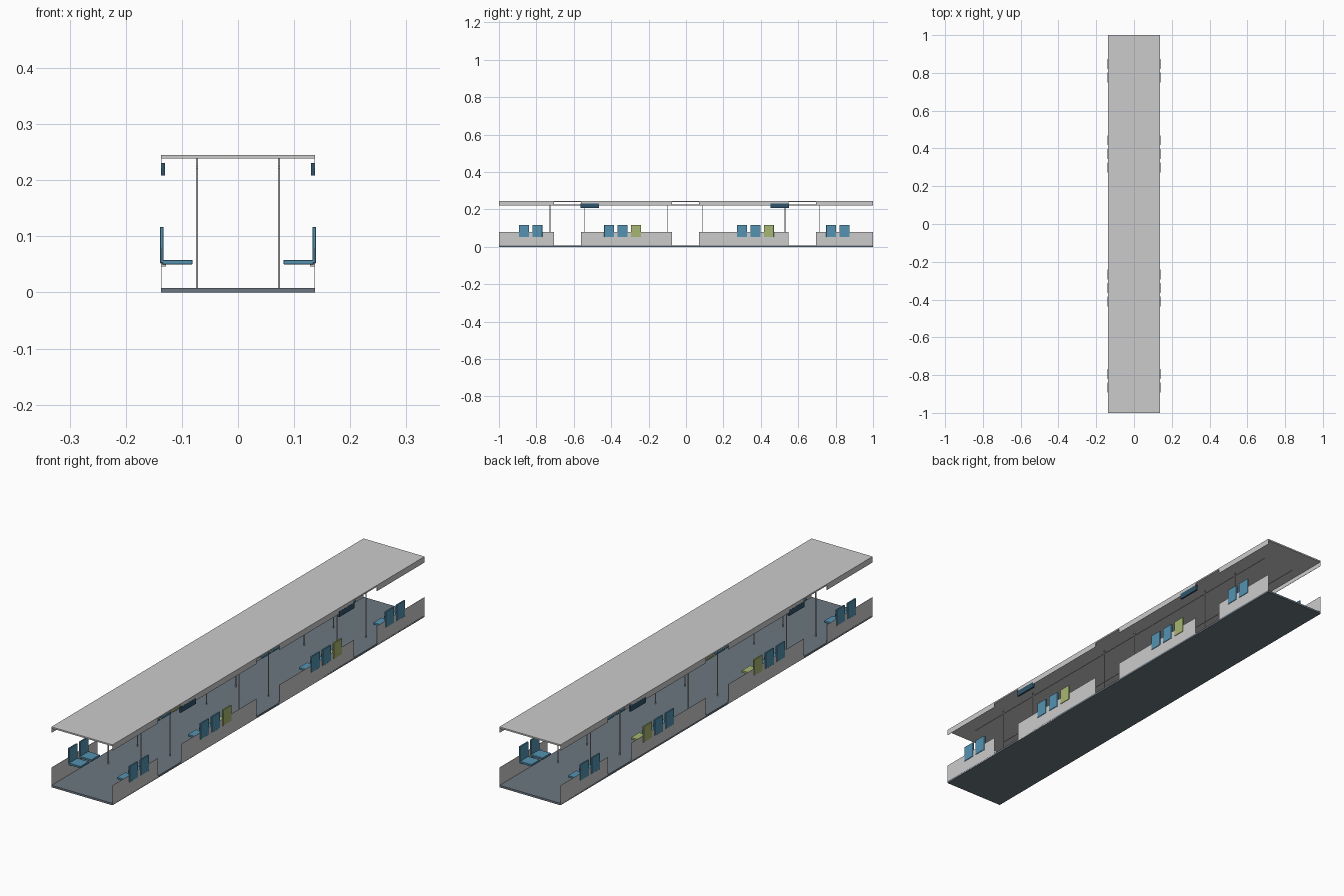
import bpy, bmesh
from mathutils import Vector

if "Cube" in bpy.data.objects:
    bpy.data.objects.remove(bpy.data.objects["Cube"])


def material(name, rgb):
    m = bpy.data.materials.new(name)
    m.diffuse_color = (*rgb, 1)
    m.use_nodes = True
    m.node_tree.nodes["Principled BSDF"].inputs["Base Color"].default_value = m.diffuse_color
    return m


BLUE = material("seat_blue", (0.09, 0.29, 0.44))
GREEN = material("priority_green", (0.38, 0.47, 0.17))
FLOOR = material("floor_slate", (0.15, 0.185, 0.22))
NAVY = material("screen_navy", (0.03, 0.09, 0.15))


def box(name, xs, ys, zs, mat=None, bevel=0):
    """Box given by its (low, high) range on each axis."""
    lo, hi = [Vector(v) for v in zip(xs, ys, zs)]
    bm = bmesh.new()
    bmesh.ops.create_cube(bm, size=1)
    for v in bm.verts:
        v.co = (lo + hi) / 2 + v.co * (hi - lo)
    me = bpy.data.meshes.new(name)
    bm.to_mesh(me)
    bm.free()
    ob = bpy.data.objects.new(name, me)
    bpy.context.collection.objects.link(ob)
    if mat:
        me.materials.append(mat)
    if bevel:
        b = ob.modifiers.new("bevel", 'BEVEL')
        b.width, b.segments = bevel, 1
    return ob


def tube(name, a, b, r=0.002):
    """Round bar from point a to point b."""
    a, b = Vector(a), Vector(b)
    bpy.ops.mesh.primitive_cylinder_add(vertices=12, radius=r, depth=(b - a).length,
                                        location=(a + b) / 2)
    ob = bpy.context.object
    ob.rotation_euler = (b - a).to_track_quat('Z', 'Y').to_euler()
    ob.name = name
    bpy.ops.object.shade_smooth_by_angle()


W = 0.137
PANELS = [(-1, -0.707), (-0.561, -0.076), (0.069, 0.548), (0.694, 1)]
SEATS = [(-0.866, BLUE), (-0.795, BLUE),
         (-0.411, BLUE), (-0.339, BLUE), (-0.267, GREEN),
         (0.300, BLUE), (0.371, BLUE), (0.443, GREEN),
         (0.776, BLUE), (0.847, BLUE)]
POLES = [-0.727, -0.541, -0.098, 0.090, 0.529, 0.715]

# floor and roof slabs
box("floor", (-W, W), (-1, 1), (0, 0.008), FLOOR)
box("roof", (-W, W), (-1, 1), (0.239, 0.245))

for side, s in (("left", -1), ("right", 1)):
    def span(a, b):
        return tuple(sorted((s * a, s * b)))

    # wall panels below and above the windows, with door gaps between
    for ys in PANELS:
        box(f"{side}_wall", span(W - 0.001, W), ys, (0, 0.08))
        box(f"{side}_header", span(W - 0.001, W), ys, (0.221, 0.245))

    # seats: cushion, backrest, wall bracket
    for y, mat in SEATS:
        ys = (y - 0.027, y + 0.027)
        box(f"{side}_seat_cushion", span(0.081, 0.135), ys, (0.05, 0.058), mat, 0.001)
        box(f"{side}_seat_back", span(0.1325, 0.139), ys, (0.052, 0.117), mat, 0.001)
        box(f"{side}_seat_bracket", span(0.128, W), (y - 0.02, y + 0.02), (0.046, 0.05))

    # display screens near the doors
    for y in (-0.514, 0.502):
        box(f"{side}_screen", span(0.130, 0.1375), (y - 0.049, y + 0.049), (0.208, 0.231), NAVY)

    # grab poles and overhead rail
    for y in POLES:
        tube(f"{side}_pole", (s * 0.073, y, 0.008), (s * 0.073, y, 0.239))
    tube(f"{side}_rail", (s * 0.073, -0.9, 0.223), (s * 0.073, 0.9, 0.223))
